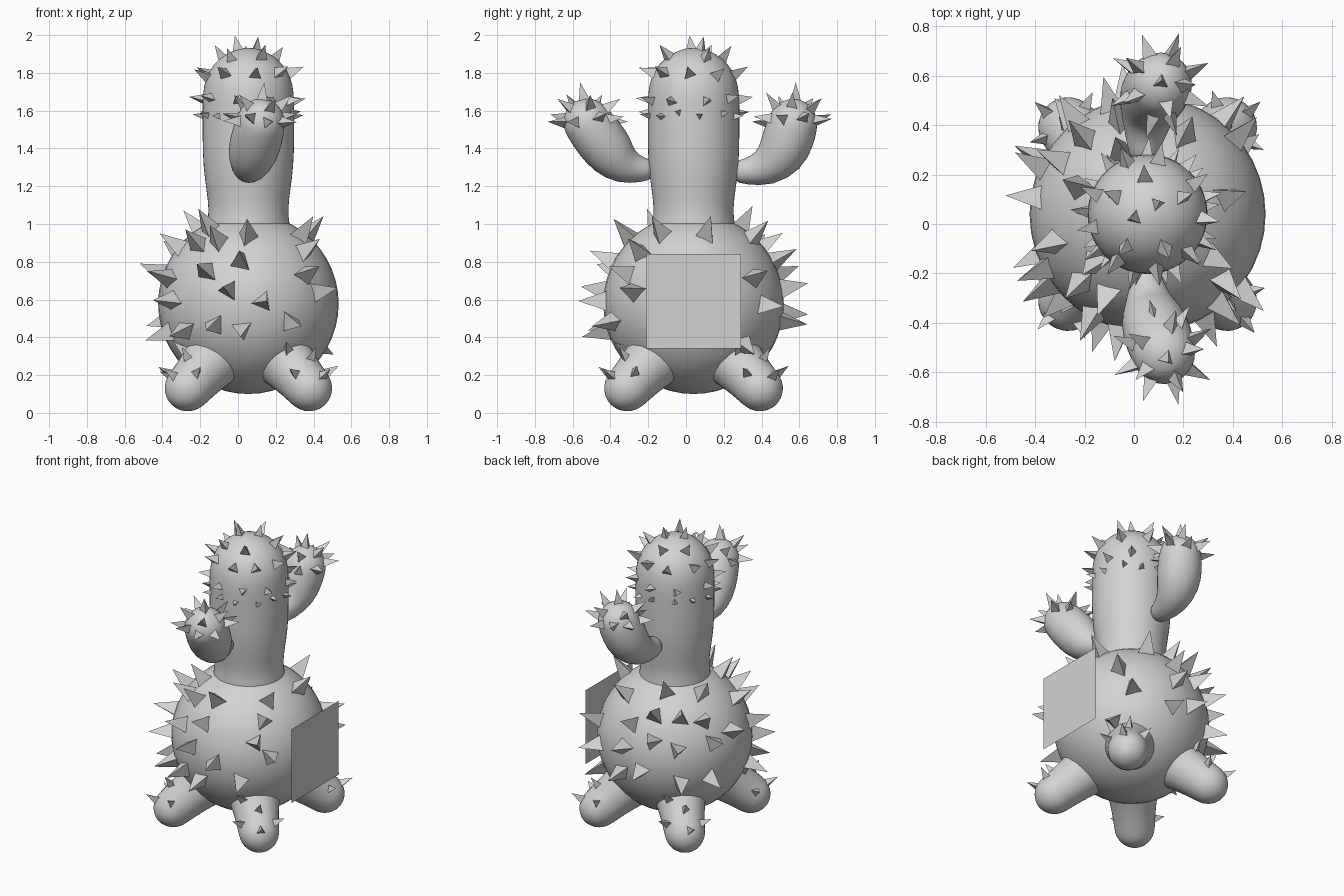
import bpy, bmesh, math, random
from mathutils import Vector

if "Cube" in bpy.data.objects:
    bpy.data.objects.remove(bpy.data.objects["Cube"])

random.seed(4)
CX, CY = 0.055, 0.04
BODY = Vector((CX, CY, 0.578))
R = 0.478

mat = bpy.data.materials.new("plain_grey")
mat.diffuse_color = (0.65, 0.65, 0.65, 1)
mat.use_nodes = True
mat.node_tree.nodes["Principled BSDF"].inputs["Base Color"].default_value = mat.diffuse_color


def finish(name, bm, smooth):
    bmesh.ops.recalc_face_normals(bm, faces=bm.faces)
    for f in bm.faces:
        f.smooth = smooth
    me = bpy.data.meshes.new(name)
    bm.to_mesh(me)
    bm.free()
    me.materials.append(mat)
    ob = bpy.data.objects.new(name, me)
    bpy.context.collection.objects.link(ob)
    return ob


def tube(name, path, side, sides=20):
    """Tapered limb through (x, y, z, radius) points with a domed far end."""
    pts = [Vector(p[:3]) for p in path]
    rad = [p[3] * 1.015 for p in path]
    rings = []
    for i, p in enumerate(pts):
        d = (pts[min(i + 1, len(pts) - 1)] - pts[max(i - 1, 0)]).normalized()
        rings.append((p, d, rad[i]))
    d = (pts[-1] - pts[-2]).normalized()
    for a in (20, 40, 60, 78):
        a = math.radians(a)
        rings.append((pts[-1] + d * rad[-1] * math.sin(a), d, rad[-1] * math.cos(a)))
    bm = bmesh.new()
    loops = []
    for p, d, r in rings:
        u = (Vector(side) - d * d.dot(Vector(side))).normalized()
        v = d.cross(u)
        loops.append([bm.verts.new(p + r * (u * math.cos(t) + v * math.sin(t)))
                      for t in (2 * math.pi * k / sides for k in range(sides))])
    for a, b in zip(loops, loops[1:]):
        for k in range(sides):
            n = (k + 1) % sides
            bm.faces.new((a[k], a[n], b[n], b[k]))
    tip = bm.verts.new(pts[-1] + d * rad[-1])
    for k in range(sides):
        bm.faces.new((loops[-1][k], loops[-1][(k + 1) % sides], tip))
    bm.faces.new(loops[0][::-1])
    ob = finish(name, bm, True)
    ob.modifiers.new("Subdivision", "SUBSURF").levels = 1
    ob.modifiers[0].render_levels = 1
    return ob


def spike(bm, base, normal, height, radius):
    """Three-sided thorn standing on a surface point."""
    n = normal.normalized()
    u = n.orthogonal().normalized()
    v = n.cross(u)
    t0 = random.uniform(0, 2 * math.pi)
    b = [bm.verts.new(base - n * 0.01 + radius * (u * math.cos(t) + v * math.sin(t)))
         for t in (t0 + k * 2 * math.pi / 3 for k in range(3))]
    top = bm.verts.new(base + n * height)
    for k in range(3):
        bm.faces.new((b[k], b[(k + 1) % 3], top))
    bm.faces.new(b[::-1])


def polar(az, el):
    az, el = math.radians(az), math.radians(el)
    return Vector((math.cos(az) * math.cos(el), math.sin(az) * math.cos(el), math.sin(el)))


# round body
bm = bmesh.new()
bmesh.ops.create_uvsphere(bm, u_segments=40, v_segments=24, radius=R)
bmesh.ops.translate(bm, verts=bm.verts, vec=BODY)
finish("body", bm, True)

# upright trunk with domed head
tube("trunk", [(CX, CY, z, r) for z, r in
               ((0.9, 0.24), (0.99, 0.215), (1.08, 0.207), (1.18, 0.220), (1.3, 0.237),
                (1.45, 0.241), (1.6, 0.241), (1.69, 0.24))], (1, 0, 0), 28)

# two bent arms
ARMS = {
    "front_arm": [(0.05, -0.17, 1.29, 0.05), (0.05, -0.23, 1.285, 0.065),
                  (0.06, -0.32, 1.3, 0.098), (0.075, -0.39, 1.365, 0.132),
                  (0.10, -0.46, 1.455, 0.138), (0.12, -0.52, 1.535, 0.13)],
    "back_arm": [(0.04, 0.25, 1.28, 0.055), (0.04, 0.31, 1.275, 0.066),
                 (0.05, 0.42, 1.29, 0.1), (0.07, 0.505, 1.365, 0.134),
                 (0.09, 0.545, 1.46, 0.138), (0.105, 0.565, 1.53, 0.132)]}
for name, path in ARMS.items():
    tube(name, path, (1, 0, 0))
    bm = bmesh.new()
    c, r = Vector(path[-1][:3]), path[-1][3]
    out = -70 if name == "front_arm" else 68
    for el, count in ((8, 8), (42, 5), (78, 1)):
        for k in range(count):
            n = polar(out + 360 * k / count + random.uniform(-8, 8), el + random.uniform(-8, 8))
            spike(bm, c + n * r, n, 0.09, 0.036)
    finish(name + "_spikes", bm, False)

# four splayed legs, flaring into the body, with small thorns on the outer side
leg_bm = bmesh.new()
for sx, nx in ((-1, "left"), (1, "right")):
    for sy, ny in ((-1, "front"), (1, "back")):
        a = Vector((CX + sx * 0.13, CY + sy * 0.15, 0.35))
        b = Vector((CX + sx * 0.32, CY + sy * 0.35, 0.132))
        rad = lambda t: 0.125 + 0.06 * (1 - t) ** 1.6
        tube(f"{ny}_{nx}_leg", [(*a.lerp(b, t), rad(t)) for t in (0, 0.25, 0.5, 0.75, 1)], (0, 0, 1))
        out = math.degrees(math.atan2(sy, sx))
        axis = (b - a).normalized()
        for t, off, el in ((0.5, -50, 40), (0.75, 5, 50), (0.9, -65, 15),
                           (0.95, 55, 20), (1.0, 0, 30)):
            n = polar(out + off + random.uniform(-8, 8), el)
            if t < 1:
                n = (n - axis * n.dot(axis)).normalized()
            spike(leg_bm, a.lerp(b, t) + n * rad(t), n, 0.075, 0.032)
finish("leg_spikes", leg_bm, False)

# large thorns over the body, given as offsets on a disc facing each direction
PATCHES = [
    (-90, 0, [(-29, 59), (-1, 64), (49, 66), (54, 49), (-67, 53), (-39, 30), (-7, 40),
              (12, 36), (-19, 13), (14, 2), (-32, -20), (-6, -25), (40, -17), (67, 12)]),
    (0, 0, [(-64, 28), (-53, 10), (-40, 56), (13, 66), (56, 25), (68, -2)]),
    (-54, 28, [(-59, 19), (-60, -3), (-52, -43), (-67, 44), (-84, 28), (-89, 3), (-84, -28)]),
    (126, 28, [(-11, 43), (6, 39), (28, 41), (-23, 16), (5, 13), (30, 10), (-26, -12),
               (1, -22), (41, -13), (-57, -17), (-79, -17), (-49, 8), (-54, 41), (-39, -44),
               (39, -51), (60, 0), (51, 66), (71, 36), (86, 13), (86, -14), (81, -34)]),
    (51, -28, [(-9, 64), (6, 40), (41, 51), (45, 21), (-21, 2), (-2, 9), (87, 22), (84, -8)])]
bm = bmesh.new()
placed = []
for az, el, offsets in PATCHES:
    toward = polar(az, el)
    right = Vector((0, 0, 1)).cross(toward).normalized()
    up = toward.cross(right)
    for x, y in offsets:
        u, v = x / 88, y / 88
        n = right * u + up * v + toward * math.sqrt(max(0, 1 - u * u - v * v))
        n.normalize()
        if any(n.angle(m) < 0.24 for m in placed) or n.z > 0.93:
            continue
        placed.append(n)
        spike(bm, BODY + n * R, n, 0.14, 0.062)
finish("body_spikes", bm, False)

# rings of thorns round the head
bm = bmesh.new()
for z, r, el, count, h, w in ((1.58, 0.24, 5, 13, 0.055, 0.025), (1.66, 0.24, 10, 9, 0.075, 0.033),
                              (1.79, 0.222, 25, 9, 0.08, 0.037), (1.88, 0.15, 50, 5, 0.08, 0.037),
                              (1.922, 0.055, 75, 2, 0.075, 0.036)):
    for k in range(count):
        az = 360 * (k + random.uniform(-0.15, 0.15)) / count + z * 200
        c = polar(az, 0) * r + Vector((CX, CY, z + random.uniform(-0.012, 0.012)))
        spike(bm, c, polar(az, el), h, w)
finish("head_spikes", bm, False)

# flat square panel beside the body
bm = bmesh.new()
bm.faces.new([bm.verts.new((0.55, CY + y, 0.59 + z))
              for y, z in ((-0.25, -0.25), (0.25, -0.25), (0.25, 0.25), (-0.25, 0.25))])
finish("side_panel", bm, False)
